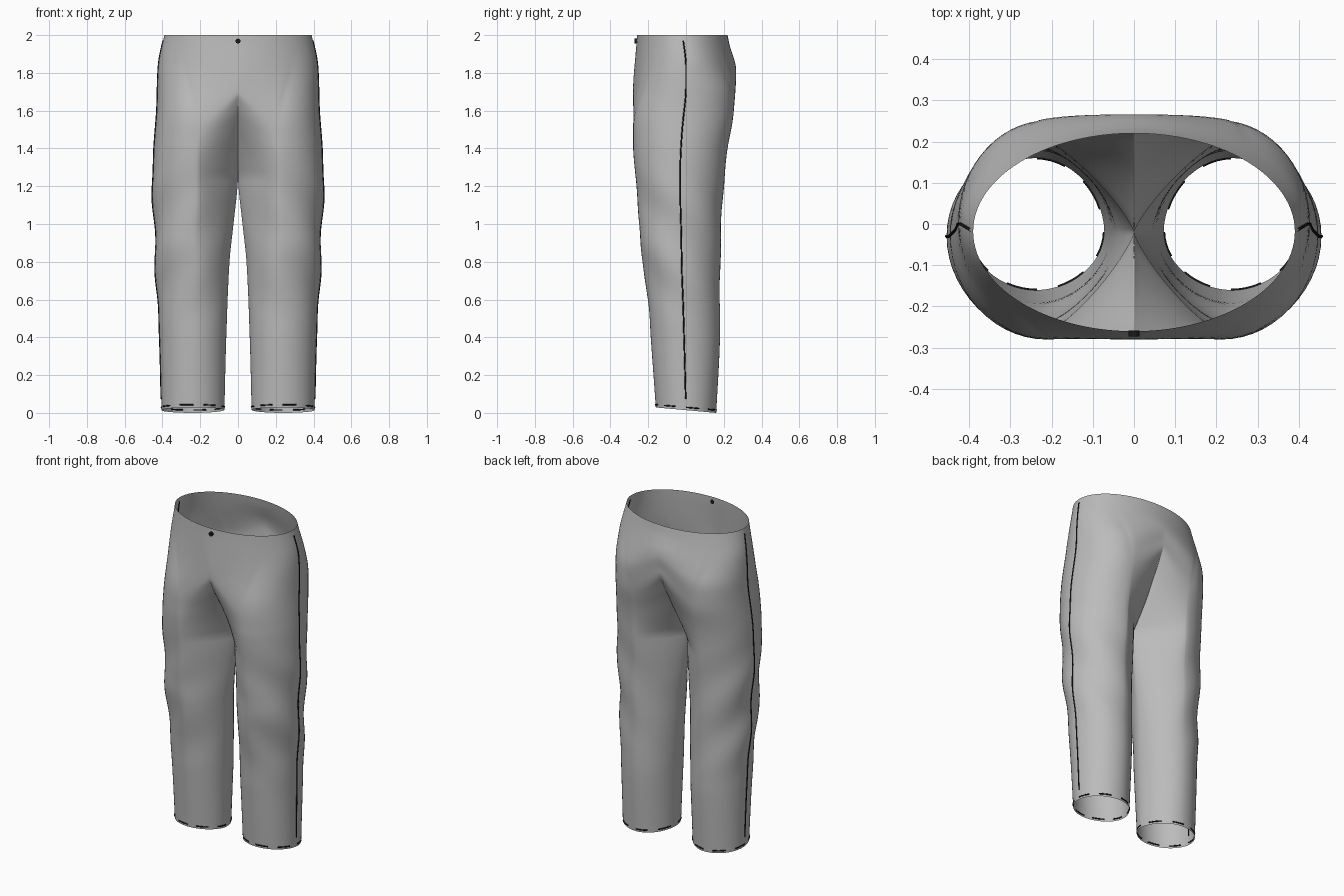
import bpy, bmesh, math
from mathutils import Vector

cube = bpy.data.objects.get("Cube")
if cube:
    bpy.data.objects.remove(cube, do_unlink=True)


def material(name, rgb):
    m = bpy.data.materials.new(name)
    m.use_nodes = True
    m.diffuse_color = (*rgb, 1)
    m.node_tree.nodes["Principled BSDF"].inputs["Base Color"].default_value = (*rgb, 1)
    return m


cloth = material("grey cloth", (0.5, 0.5, 0.5))
thread = material("black thread", (0.01, 0.01, 0.01))

# Profiles as (height, value)
OUTER = [(0, .405), (.4, .415), (.8, .435), (1.2, .45), (1.4, .445), (1.6, .43), (1.85, .42), (2, .39)]
FRONT = [(0, -.16), (.4, -.187), (.6, -.2), (.85, -.24), (1, -.245), (1.4, -.28), (1.6, -.28), (2, -.26)]
BACK = [(0, .16), (.4, .18), (.8, .18), (1.2, .2), (1.4, .22), (1.6, .26), (1.72, .28), (1.9, .24), (2, .22)]
SIDE = [(0, 0), (.4, -.01), (.9, -.025), (1.3, -.03), (1.5, -.02), (1.7, 0), (1.85, 0), (2, -.018)]
INNER = [(0, .072), (.4, .062), (.8, .045), (1, .024), (1.25, 0), (2, 0)]
CREASE = [(0, .235), (.7, .23), (1.5, .21), (2, .2)]
SEAM_FRONT = [(1.25, -.02), (1.35, -.12), (1.425, -.2), (1.5, -.268), (1.6, -.28), (2, -.26)]
SEAM_BACK = [(1.25, -.02), (1.35, .1), (1.425, .17), (1.5, .235), (1.6, .26), (2, .22)]
CROTCH = 1.25
LEDGE = 1.5
Q = 14          # columns per quarter
ROWS = 80


def at(profile, z):
    """Smooth interpolation through the profile points."""
    if z <= profile[0][0]:
        return profile[0][1]
    for i in range(len(profile) - 1):
        (z0, a), (z1, b) = profile[i], profile[i + 1]
        if z <= z1:
            slope = (b - a) / (z1 - z0)
            before = profile[max(i - 1, 0)]
            after = profile[min(i + 2, len(profile) - 1)]
            m0 = (b - before[1]) / (z1 - before[0])
            m1 = (after[1] - a) / (after[0] - z0)
            if m0 * slope <= 0:
                m0 = 0
            if m1 * slope <= 0:
                m1 = 0
            h, t = z1 - z0, (z - z0) / (z1 - z0)
            s = t * t * (3 - 2 * t)
            return a + (b - a) * s + h * t * (1 - t) * ((1 - t) * m0 - t * m1)
    return profile[-1][1]


def smooth(a, b, z):
    t = min(max((z - a) / (b - a), 0), 1)
    return t * t * (3 - 2 * t)


def section(z):
    """One half: front seam, round the outside, to the back seam."""
    xo, yf, yb, ym = (at(p, z) for p in (OUTER, FRONT, BACK, SIDE))
    xi, cx = max(at(INNER, z), 0), at(CREASE, z)
    sf, sb = at(SEAM_FRONT, z), at(SEAM_BACK, z)
    if z <= CROTCH:
        xi, sf, sb = max(xi, .001) if z < CROTCH else 0, -.02, -.02
    leg = 1 - smooth(LEDGE, 1.95, z)
    bulge = 1.15 + .75 * (1 - smooth(.3, 1.5, z))
    lift = max(0, 1 - (z - LEDGE) / .45 if z > LEDGE else 1 - (LEDGE - z) / (LEDGE - CROTCH))
    folds = .007 * smooth(.35, .8, z) * (1 - smooth(1.05, 1.4, z))
    pts = []
    for j in range(4 * Q + 1):
        k = j if j <= 2 * Q else 4 * Q - j
        y_end, seam = (yf, sf) if j <= 2 * Q else (yb, sb)
        if k <= Q:                                    # inside of the thigh
            t = k / Q * math.pi / 2
            c, s = abs(math.cos(t)) ** (2 / bulge), math.sin(t) ** (2 / bulge)
            if k == Q:
                c = 0
            x, y = cx - (cx - xi) * c, seam + (y_end - seam) * s
        else:                                         # outside of the leg
            t = (k - Q) / Q * math.pi / 2
            x, y = cx + (xo - cx) * math.sin(t), ym + (y_end - ym) * math.cos(t)
            c = 0
        a = j / (4 * Q) * math.pi                     # waist ellipse
        ex = xo * math.sin(a)
        ey = ym + (y_end - ym) * abs(math.cos(a))
        x, y = ex + (x - ex) * leg, ey + (y - ey) * leg
        if 0 < j < 4 * Q:
            u = math.sin(a) ** 2
            wave = folds * u * math.sin(6 * a + 15 * z)
            d = Vector((x - .24, y, 0)).normalized() * wave
            x, y = max(x + d.x, 0), y + d.y
        up = .16 * lift * c ** 1.3
        tilt = (.16 - y) * .09 * (1 - smooth(0, .5, z))
        pts.append(Vector((x, y, z + up + tilt)))
    pts[0].x = pts[-1].x = xi
    return pts


def link(name, data, mat):
    ob = bpy.data.objects.new(name, data)
    bpy.context.collection.objects.link(ob)
    data.materials.append(mat)
    return ob


def mirror(ob):
    mod = ob.modifiers.new("Mirror", 'MIRROR')
    mod.merge_threshold = .0005


# Trousers shell
bm = bmesh.new()
rows = [[bm.verts.new(p) for p in section(2 * i / ROWS)] for i in range(ROWS + 1)]
for low, high in zip(rows, rows[1:]):
    for j in range(4 * Q):
        bm.faces.new((low[j], low[j + 1], high[j + 1], high[j]))
bmesh.ops.remove_doubles(bm, verts=bm.verts, dist=.0002)
mesh = bpy.data.meshes.new("trousers")
bm.to_mesh(mesh)
bm.free()
trousers = link("trousers", mesh, cloth)
mirror(trousers)
bpy.context.view_layer.objects.active = trousers
trousers.select_set(True)
bpy.ops.object.shade_smooth_by_angle(angle=math.radians(50))


def stitching(name, paths, radius):
    cu = bpy.data.curves.new(name, 'CURVE')
    cu.dimensions = '3D'
    cu.bevel_depth = radius
    cu.bevel_resolution = 1
    for path in paths:
        sp = cu.splines.new('POLY')
        sp.points.add(len(path) - 1)
        for pt, co in zip(sp.points, path):
            pt.co = (*co, 1)
    mirror(link(name, cu, thread))


# Side seams and dashed hem stitches
side = [section(.06 + 1.91 * i / 60)[2 * Q] for i in range(61)]
stitching("side_seam", [side], .004)
hem = section(.015)
stitching("hem_stitches", [hem[j:j + 5] for j in range(0, 4 * Q, 7)], .004)

# Waist button
bpy.ops.mesh.primitive_cylinder_add(vertices=16, radius=.013, depth=.014,
                                    location=(0, at(FRONT, 1.965) - .004, 1.968),
                                    rotation=(math.pi / 2, 0, 0))
button = bpy.context.object
button.name = "waist_button"
button.data.materials.append(thread)
